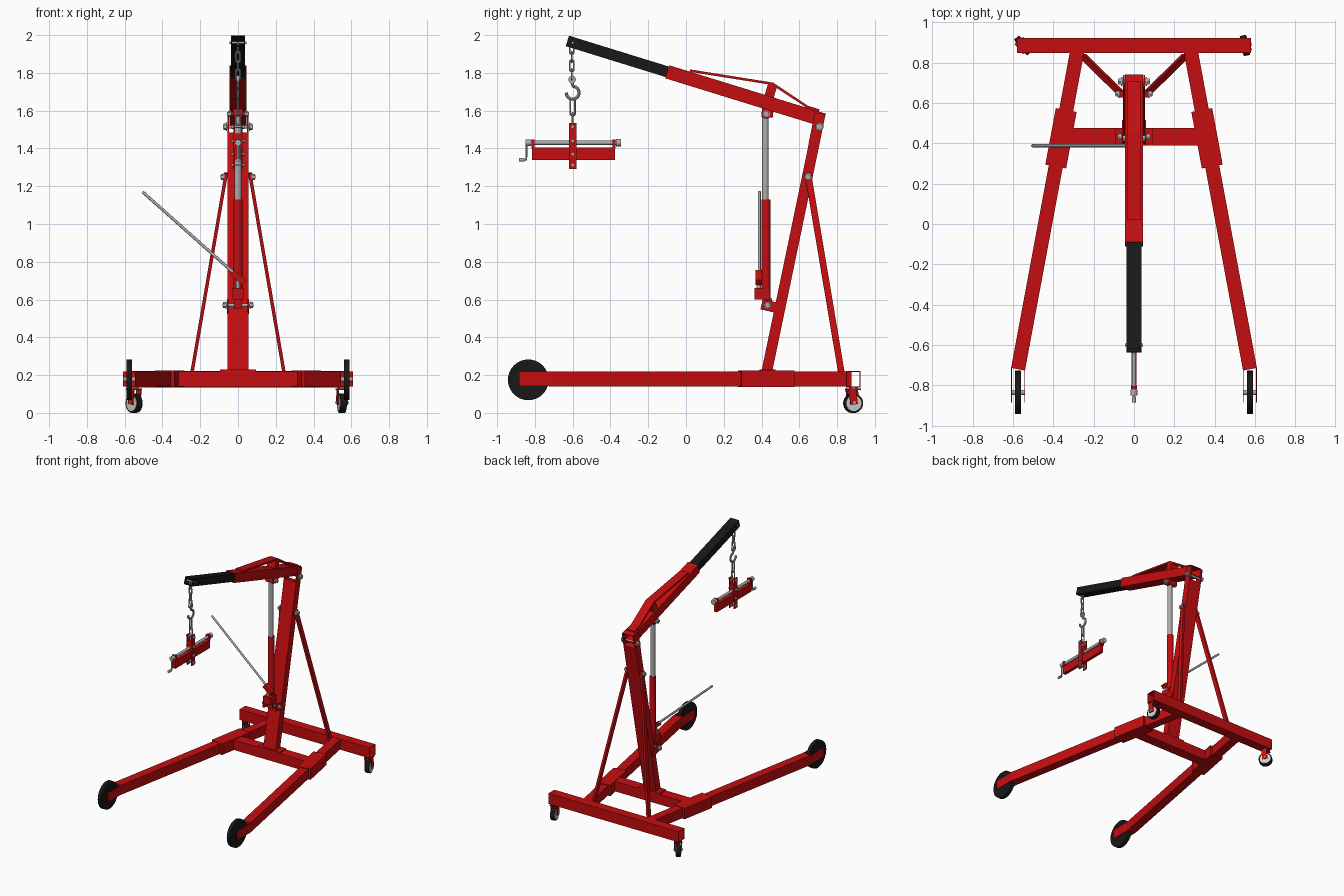
import bpy, bmesh, math
from mathutils import Vector, Matrix

if "Cube" in bpy.data.objects:
    bpy.data.objects.remove(bpy.data.objects["Cube"])


def mat(name, col):
    m = bpy.data.materials.new(name)
    m.diffuse_color = (*col, 1)
    m.use_nodes = True
    m.node_tree.nodes["Principled BSDF"].inputs["Base Color"].default_value = m.diffuse_color
    return m


RED = mat("red paint", (0.56, 0.004, 0.005))
BLACK = mat("black", (0.009, 0.009, 0.009))
STEEL = mat("steel", (0.42, 0.42, 0.42))
HUB = mat("pale wheel hub", (0.62, 0.62, 0.62))


def add(name, bm, m, smooth=False):
    bmesh.ops.recalc_face_normals(bm, faces=bm.faces)
    me = bpy.data.meshes.new(name)
    bm.to_mesh(me)
    bm.free()
    me.materials.append(m)
    ob = bpy.data.objects.new(name, me)
    bpy.context.collection.objects.link(ob)
    if smooth:
        bpy.context.view_layer.objects.active = ob
        bpy.ops.object.select_all(action='DESELECT')
        ob.select_set(True)
        bpy.ops.object.shade_smooth_by_angle(angle=math.radians(40))
    return ob


def frame(p, q, hint):
    """Matrix with z along p-q, x sideways, origin half way."""
    p, q = Vector(p), Vector(q)
    z = (q - p).normalized()
    x = z.cross(Vector(hint)).normalized()
    y = z.cross(x)
    m = Matrix((x, y, z)).transposed().to_4x4()
    m.translation = (p + q) / 2
    return m, (q - p).length


def bar(name, p, q, w, h, m=RED, hint=(0, 0, 1), hollow=0):
    """Box section from p to q: w sideways, h along the hint."""
    mx, ln = frame(p, q, hint)
    bm = bmesh.new()
    bmesh.ops.create_cube(bm, size=1, matrix=mx @ Matrix.Diagonal((w, h, ln, 1)))
    if hollow:
        d = (Vector(q) - Vector(p)).normalized()
        bm.normal_update()
        bmesh.ops.delete(bm, geom=[f for f in bm.faces if abs(f.normal.dot(d)) > 0.9],
                         context='FACES_ONLY')
    ob = add(name, bm, m)
    if hollow:
        s = ob.modifiers.new("wall", 'SOLIDIFY')
        s.thickness, s.offset = hollow, -1
    return ob


def box(name, x0, x1, y0, y1, z0, z1, m=RED):
    xc, zc = (x0 + x1) / 2, (z0 + z1) / 2
    return bar(name, (xc, y0, zc), (xc, y1, zc), x1 - x0, z1 - z0, m)


def cyl(name, p, q, r, m=STEEL, n=20):
    d = Vector(q) - Vector(p)
    mx, ln = frame(p, q, (0, 0, 1) if abs(d.normalized().z) < 0.9 else (0, 1, 0))
    bm = bmesh.new()
    bmesh.ops.create_cone(bm, cap_ends=True, segments=n, radius1=r, radius2=r, depth=ln, matrix=mx)
    return add(name, bm, m, n > 8)


def tube(name, pts, r, m=STEEL, cyclic=False):
    cu = bpy.data.curves.new(name, 'CURVE')
    cu.dimensions = '3D'
    cu.bevel_depth, cu.bevel_resolution, cu.use_fill_caps = r, 2, True
    sp = cu.splines.new('POLY')
    sp.points.add(len(pts) - 1)
    for a, b in zip(sp.points, pts):
        a.co = (*b, 1)
    sp.use_cyclic_u = cyclic
    tmp = bpy.data.objects.new(name + "_path", cu)
    bm = bmesh.new()
    me = bpy.data.meshes.new_from_object(tmp)
    bm.from_mesh(me)
    bpy.data.objects.remove(tmp)
    return add(name, bm, m, True)


def bolt(name, y, z, hx, r=0.016):
    cyl(name + "_shaft", (-hx - 0.008, y, z), (hx + 0.008, y, z), r * 0.55, n=12)
    for s in (-1, 1):
        cyl(name + "_washer", (s * (hx - 0.014), y, z), (s * (hx - 0.008), y, z), r * 1.2)
        cyl(name + "_nut", (s * (hx - 0.01), y, z), (s * (hx + 0.004), y, z), r, n=6)


def link(name, z, turned, y=-0.605, half=0.018, wide=0.011):
    pts = []
    for i in range(16):
        a = 2 * math.pi * (i + 0.5) / 16
        u, v = wide * math.cos(a), wide * math.sin(a) + math.copysign(half, math.sin(a))
        pts.append((u, y, z + v) if turned else (0, y + u, z + v))
    tube(name, pts, 0.005, cyclic=True)


# base frame
bar("rear_crossbar", (-0.58, 0.885, 0.178), (0.58, 0.885, 0.178), 0.075, 0.085, hollow=0.006)
box("front_crossbeam", -0.35, 0.35, 0.39, 0.475, 0.14, 0.22)
box("mast_foot_plate", -0.095, 0.095, 0.39, 0.475, 0.22, 0.229)


def leg_pt(s, y):
    return (s * (0.575 - 0.186 * (y + 0.72)), y, 0.18)


for s in (-1, 1):
    bar("leg", leg_pt(s, -0.72), leg_pt(s, 0.87), 0.07, 0.078)
    bar("leg_sleeve", leg_pt(s, 0.285), leg_pt(s, 0.565), 0.105, 0.088)
    # front wheels held between thin side plates
    x = s * 0.575
    for t in (-1, 1):
        box("wheel_side_plate", x + t * 0.033 - 0.002, x + t * 0.033 + 0.002, -0.885, -0.715, 0.142, 0.218)
    cyl("front_wheel", (x - 0.015, -0.835, 0.175), (x + 0.015, -0.835, 0.175), 0.108, BLACK, 32)
    cyl("front_axle", (x - 0.034, -0.835, 0.178), (x + 0.034, -0.835, 0.178), 0.013)
    # rear swivel casters
    rot = Matrix.Rotation(math.radians(40 if s < 0 else 12), 3, 'Z')

    def c(a, b, z, s=s, rot=rot):
        return Vector((s * 0.55, 0.885, 0)) + rot @ Vector((a, b, z))
    cyl("caster_tyre", c(-0.016, 0, 0.051), c(0.016, 0, 0.051), 0.051, BLACK, 28)
    cyl("caster_hub", c(-0.019, 0, 0.051), c(0.019, 0, 0.051), 0.041, HUB, 28)
    cyl("caster_axle", c(-0.034, 0, 0.055), c(0.034, 0, 0.055), 0.008, n=6)
    for t in (-1, 1):
        bar("caster_fork", c(t * 0.025, 0, 0.045), c(t * 0.025, -0.01, 0.126), 0.005, 0.04,
            hint=rot @ Vector((0, 1, 0)))
    bar("caster_plate", c(0, -0.032, 0.125), c(0, 0.032, 0.125), 0.056, 0.006)
    cyl("caster_swivel", c(0, 0, 0.125), c(0, 0, 0.138), 0.022)
    # slanted mast braces
    bar("mast_brace", (s * 0.062, 0.645, 1.27), (s * 0.246, 0.825, 0.20), 0.018, 0.034, hint=(0, 1, 0))

# mast, with cheek plates holding the boom
bar("mast", (0, 0.428, 0.22), (0, 0.69, 1.48), 0.11, 0.056, hint=(0, 1, 0))
for s in (-1, 1):
    bar("mast_cheek", (s * 0.0515, 0.677, 1.42), (s * 0.0515, 0.71, 1.585), 0.007, 0.058, hint=(0, 1, 0))
    bar("ram_lower_lug", (s * 0.055, 0.40, 0.575), (s * 0.055, 0.51, 0.55), 0.007, 0.055)
    bar("ram_upper_lug", (s * 0.032, 0.43, 1.565), (s * 0.032, 0.435, 1.625), 0.007, 0.06, hint=(0, 1, 0))
bolt("brace_bolt", 0.645, 1.25, 0.085)
bolt("pivot_bolt", 0.706, 1.515, 0.072, 0.018)
bolt("lower_ram_bolt", 0.432, 0.57, 0.075)
bolt("upper_ram_bolt", 0.425, 1.583, 0.05)

# telescopic boom


def boom(y, off=0.0, x=0.0):
    return (x, y + 0.293 * off, 1.806 - 0.309 * (y + 0.1) + 0.956 * off)


bar("boom_outer", boom(0.73), boom(-0.10), 0.09, 0.072, hollow=0.007)
bar("boom_extension", boom(0.1), boom(-0.628), 0.074, 0.058, BLACK, hollow=0.006)
tip = boom(-0.60)
cyl("boom_tip_pin", (-0.045, tip[1], tip[2]), (0.045, tip[1], tip[2]), 0.007, n=10)
bar("boom_post", boom(0.43, 0.03), boom(0.43, 0.10), 0.07, 0.05, hint=(0, 1, 0))
bar("boom_strap_front", (0, 0.02, 1.812), (0, 0.46, 1.742), 0.07, 0.013)
bar("boom_strap_rear", (0, 0.455, 1.745), (0, 0.64, 1.622), 0.07, 0.013)
bar("boom_strap_end", (0, 0.63, 1.624), (0, 0.705, 1.601), 0.07, 0.013)

# hydraulic ram, pump and handle
cyl("ram_cylinder", (0, 0.424, 0.60), (0, 0.424, 1.13), 0.024, RED, 24)
cyl("ram_rod", (0, 0.42, 1.12), (0, 0.42, 1.57), 0.018, STEEL, 24)
cyl("ram_rod_eye", (-0.026, 0.425, 1.583), (0.026, 0.425, 1.583), 0.026, RED)
box("ram_base", -0.03, 0.03, 0.362, 0.445, 0.60, 0.66)
box("ram_base_lug", -0.022, 0.022, 0.405, 0.455, 0.55, 0.605)
cyl("pump_piston", (0, 0.385, 0.65), (0, 0.385, 0.70), 0.011)
bar("handle_socket", (0.035, 0.385, 0.69), (-0.03, 0.385, 0.742), 0.034, 0.034, hint=(0, 1, 0))
cyl("pump_handle", (-0.01, 0.388, 0.73), (-0.505, 0.388, 1.17), 0.008, STEEL, 12)

# chain and hook
for i in range(4):
    link("chain_link", 1.93 - i * 0.046, i % 2 == 1)
cy, cz, R = -0.6, 1.695, 0.034
hook = [(0, -0.603, 1.765), (0, -0.603, 1.745)]
for i in range(15):
    a = math.radians(85 - i * 19)
    hook.append((0, cy + R * math.cos(a), cz + R * math.sin(a)))
tube("hook", hook, 0.0085)
cyl("hook_eye", (-0.009, -0.603, 1.765), (0.009, -0.603, 1.765), 0.02)
link("lower_link", 1.62, False, -0.6, 0.033, 0.013)
link("lower_link", 1.557, True, -0.6, 0.02, 0.012)

# load leveller
box("leveller_bar", -0.012, 0.012, -0.815, -0.375, 1.34, 1.405)
cyl("leveller_screw", (0, -0.835, 1.43), (0, -0.36, 1.43), 0.011)
for y in (-0.81, -0.38):
    box("leveller_end_block", -0.016, 0.016, y - 0.008, y + 0.008, 1.40, 1.447)
cyl("leveller_end_nut", (0, -0.37, 1.43), (0, -0.345, 1.43), 0.02)
cyl("crank_collar", (0, -0.85, 1.43), (0, -0.82, 1.43), 0.017)
tube("crank", [(0, -0.845, 1.435), (0, -0.845, 1.34), (0, -0.865, 1.34)], 0.006)
cyl("crank_grip", (0, -0.885, 1.34), (0, -0.855, 1.34), 0.01)
for s in (-1, 1):
    box("leveller_hanger", s * 0.02 - 0.003, s * 0.02 + 0.003, -0.62, -0.58, 1.29, 1.535)
box("hanger_block", -0.018, 0.018, -0.62, -0.58, 1.41, 1.48)
for z in (1.312, 1.37, 1.44, 1.515):
    bolt("hanger_bolt", -0.60, z, 0.03, 0.011)

# seat the model squarely in its frame
bpy.context.view_layer.update()
